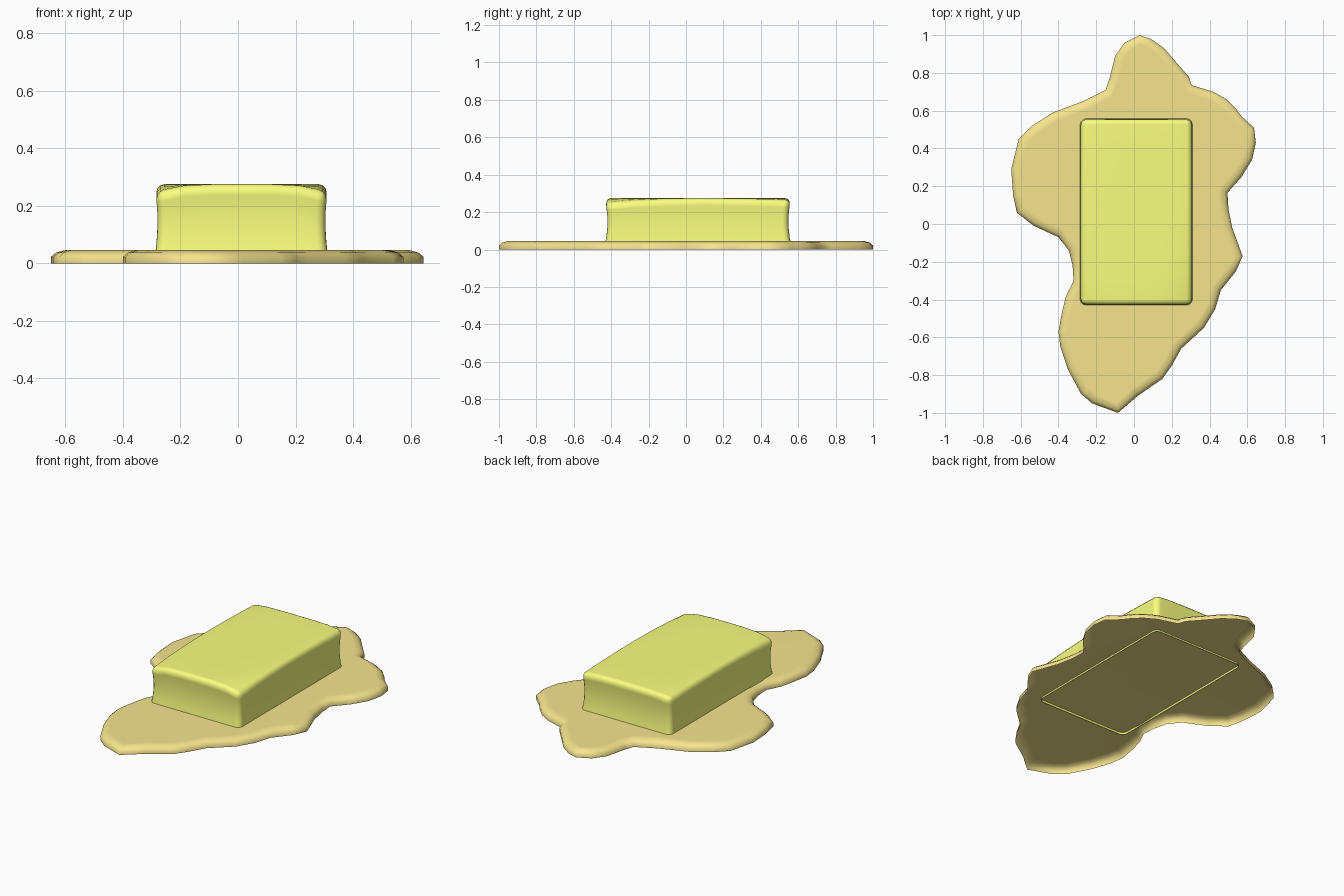
import bpy, bmesh
from mathutils import Vector

if "Cube" in bpy.data.objects:
    bpy.data.objects.remove(bpy.data.objects["Cube"])


def material(name, rgb):
    m = bpy.data.materials.new(name)
    m.diffuse_color = (*rgb, 1)
    m.use_nodes = True
    m.node_tree.nodes["Principled BSDF"].inputs["Base Color"].default_value = m.diffuse_color
    return m


def make_object(name, bm, mat):
    bmesh.ops.recalc_face_normals(bm, faces=bm.faces)
    me = bpy.data.meshes.new(name)
    bm.to_mesh(me)
    bm.free()
    me.materials.append(mat)
    for p in me.polygons:
        p.use_smooth = True
    # open shells: make sure the top faces up
    if sum(p.normal.z * p.area for p in me.polygons) < 0:
        me.flip_normals()
    ob = bpy.data.objects.new(name, me)
    bpy.context.collection.objects.link(ob)
    return ob


# melted puddle: outline (clockwise from the back), rounded rim, open underneath
outline = [Vector(p) for p in [
    (.03, 1), (.09, .98), (.16, .93), (.22, .86), (.29, .78), (.305, .735),
    (.42, .70), (.49, .66), (.54, .61), (.57, .57), (.635, .51), (.645, .43),
    (.625, .34), (.57, .25), (.495, .165), (.50, .08), (.52, -.02),
    (.575, -.17), (.54, -.25), (.46, -.35), (.43, -.45), (.37, -.55),
    (.25, -.66), (.20, -.75), (.15, -.82), (.02, -.91), (-.085, -1),
    (-.22, -.95), (-.28, -.90), (-.35, -.77), (-.39, -.65), (-.40, -.57),
    (-.38, -.46), (-.36, -.38), (-.32, -.30), (-.325, -.22), (-.345, -.14),
    (-.40, -.07), (-.53, -.01), (-.62, .06), (-.64, .15), (-.65, .29),
    (-.61, .45), (-.54, .52), (-.43, .59), (-.27, .65), (-.15, .71),
    (-.13, .77), (-.10, .89), (-.05, .96)]]
n = len(outline)
rim = [(0, 0), (0, .022), (.018, .037), (.05, .046)]   # inset, height

bm = bmesh.new()
rings = []
for inset, z in rim:
    ring = []
    for i, p in enumerate(outline):
        t = (outline[(i + 1) % n] - outline[i - 1]).normalized()
        q = p + Vector((t.y, -t.x)) * inset
        ring.append(bm.verts.new((q.x, q.y, z)))
    rings.append(ring)
for a, b in zip(rings, rings[1:]):
    for i in range(n):
        j = (i + 1) % n
        bm.faces.new((a[i], a[j], b[j], b[i]))
bm.faces.new(rings[-1])
puddle = make_object("melted_puddle", bm, material("melted", (.92, .78, .27)))
puddle.modifiers.new("even_shading", 'WEIGHTED_NORMAL')

# butter block: soft-edged box with pinched sides and sagging top corners,
# open where it sinks into the puddle
bm = bmesh.new()
bmesh.ops.create_cube(bm, size=2)
bmesh.ops.subdivide_edges(bm, edges=bm.edges[:], cuts=5, use_grid_fill=True)
bottom = [f for f in bm.faces if f.calc_center_median().z < -.99]
bmesh.ops.delete(bm, geom=bottom, context='FACES')
for v in bm.verts:
    u, w, h = v.co
    pinch = 1 - .025 * (1 - h * h)
    sag = (.028 if w < 0 else .012) * u ** 4 * w ** 2 * (h + 1) / 2
    v.co = (.012 + .299 * u * pinch, .064 + .496 * w * pinch,
            .034 + .1205 * (h + 1) - sag)
block = make_object("butter_block", bm, material("butter", (.95, 1, .21)))
bev = block.modifiers.new("soft_edges", 'BEVEL')
bev.width = .032
bev.segments = 3
bev.limit_method = 'ANGLE'
bev.angle_limit = .8
block.modifiers.new("even_shading", 'WEIGHTED_NORMAL')
